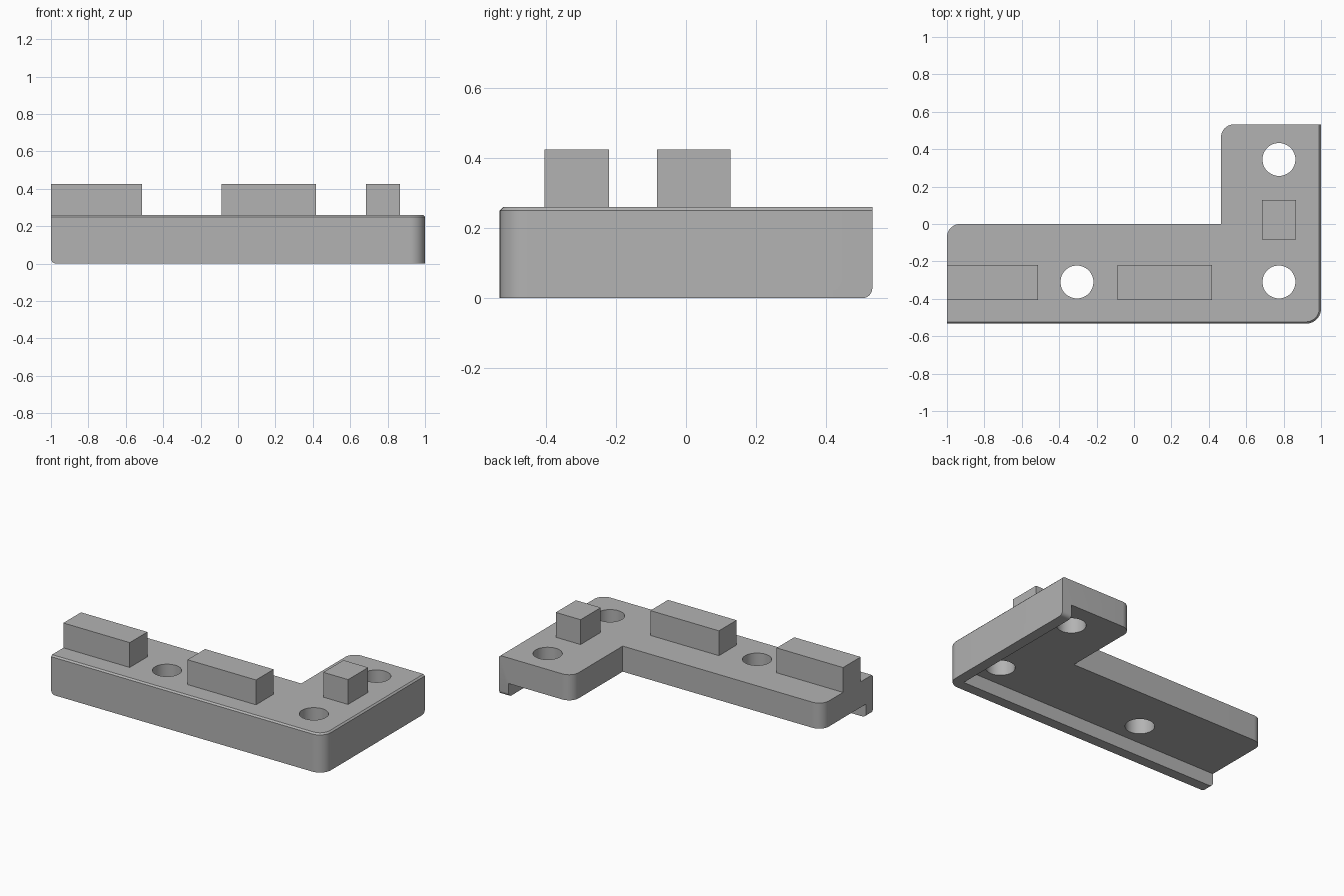
import bpy, bmesh, math
from mathutils import Matrix, Vector

if "Cube" in bpy.data.objects:
    bpy.data.objects.remove(bpy.data.objects["Cube"], do_unlink=True)

X, Y = 1.0, 0.533           # half extents
TOP, FLOOR = 0.26, 0.09     # plate top and underside
LIP = 0.07                  # rim thickness

grey = bpy.data.materials.new("plain grey")
grey.use_nodes = True
grey.diffuse_color = (0.45, 0.45, 0.45, 1)
grey.node_tree.nodes["Principled BSDF"].inputs["Base Color"].default_value = grey.diffuse_color


def make_object(name, bm):
    bmesh.ops.recalc_face_normals(bm, faces=bm.faces)
    mesh = bpy.data.meshes.new(name)
    bm.to_mesh(mesh)
    bm.free()
    mesh.materials.append(grey)
    obj = bpy.data.objects.new(name, mesh)
    bpy.context.collection.objects.link(obj)
    return obj


def box(name, lo, hi):
    lo, hi = Vector(lo), Vector(hi)
    bm = bmesh.new()
    bmesh.ops.create_cube(bm, size=1, matrix=Matrix.Translation((lo + hi) / 2)
                          @ Matrix.Diagonal((*(hi - lo), 1)))
    return make_object(name, bm)


def cut(target, cutter):
    bpy.context.view_layer.objects.active = target
    mod = target.modifiers.new("cut", 'BOOLEAN')
    mod.operation, mod.solver, mod.object = 'DIFFERENCE', 'EXACT', cutter
    bpy.ops.object.modifier_apply(modifier=mod.name)
    bpy.data.objects.remove(cutter, do_unlink=True)


def arc(cx, cy, r, start, steps=10):
    # Quarter-circle corner, counter-clockwise from the start angle
    return [(cx + r * math.cos(start + math.pi / 2 * i / steps),
             cy + r * math.sin(start + math.pi / 2 * i / steps)) for i in range(steps + 1)]


# L-shaped bracket: rounded outline extruded to full height
ARM, R, RO = 0.465, 0.07, 0.08
outline = ([(-X, -Y)] + arc(X - RO, -Y + RO, RO, -math.pi / 2) + [(X, Y)]
           + arc(ARM + R, Y - R, R, math.pi / 2) + [(ARM, 0)]
           + arc(-X + R, -R, R, math.pi / 2))
bm = bmesh.new()
face = bm.faces.new([bm.verts.new((x, y, 0)) for x, y in outline])
up = bmesh.ops.extrude_face_region(bm, geom=[face])["geom"]
bmesh.ops.translate(bm, vec=(0, 0, TOP), verts=[v for v in up if isinstance(v, bmesh.types.BMVert)])
bmesh.ops.recalc_face_normals(bm, faces=bm.faces)


def on_outer(v):
    # Outer front and right sides, including the corner between them
    corner = v.co.x > X - RO - 0.001 and v.co.y < -Y + RO + 0.001
    return v.co.z > TOP - 0.001 and (corner or v.co.y < -Y + 0.001 or v.co.x > X - 0.001)


# Narrow chamfer along the outer top edge
rim = [e for e in bm.edges if all(on_outer(v) for v in e.verts)]
bmesh.ops.bevel(bm, geom=rim, offset=0.01, segments=1, affect='EDGES')
bracket = make_object("corner_bracket", bm)

# Hollow the underside so that a rim hangs from the front and right sides
cut(bracket, box("underside_cutter", (-2, -Y + LIP, -1), (X - LIP, 2, FLOOR)))

# Screw holes
for x, y in ((-0.305, -0.31), (0.775, -0.31), (0.775, 0.345)):
    bm = bmesh.new()
    bmesh.ops.create_cone(bm, cap_ends=True, segments=48, radius1=0.088, radius2=0.088,
                          depth=2, matrix=Matrix.Translation((x, y, 0)))
    cut(bracket, make_object("hole_cutter", bm))

# Round the lower free ends of the rim
bm = bmesh.new()
bm.from_mesh(bracket.data)
ends = [e for e in bm.edges if all(v.co.z < 0.001 for v in e.verts)
        and (all(v.co.x < -X + 0.001 for v in e.verts) or all(v.co.y > Y - 0.001 for v in e.verts))]
bmesh.ops.bevel(bm, geom=ends, offset=0.028, segments=6, profile=0.5, affect='EDGES')
bm.to_mesh(bracket.data)
bm.free()

bpy.ops.object.select_all(action='DESELECT')
bracket.select_set(True)
bpy.context.view_layer.objects.active = bracket
bpy.ops.object.shade_smooth_by_angle(angle=math.radians(30))

# Raised locating blocks
for name, x0, x1, y0, y1 in (("left_end_block", -X, -0.512, -0.405, -0.22),
                             ("middle_block", -0.088, 0.416, -0.405, -0.22),
                             ("side_arm_block", 0.685, 0.867, -0.083, 0.128)):
    box(name.replace("left_end", "long_arm_end"), (x0, y0, TOP), (x1, y1, 0.425))
